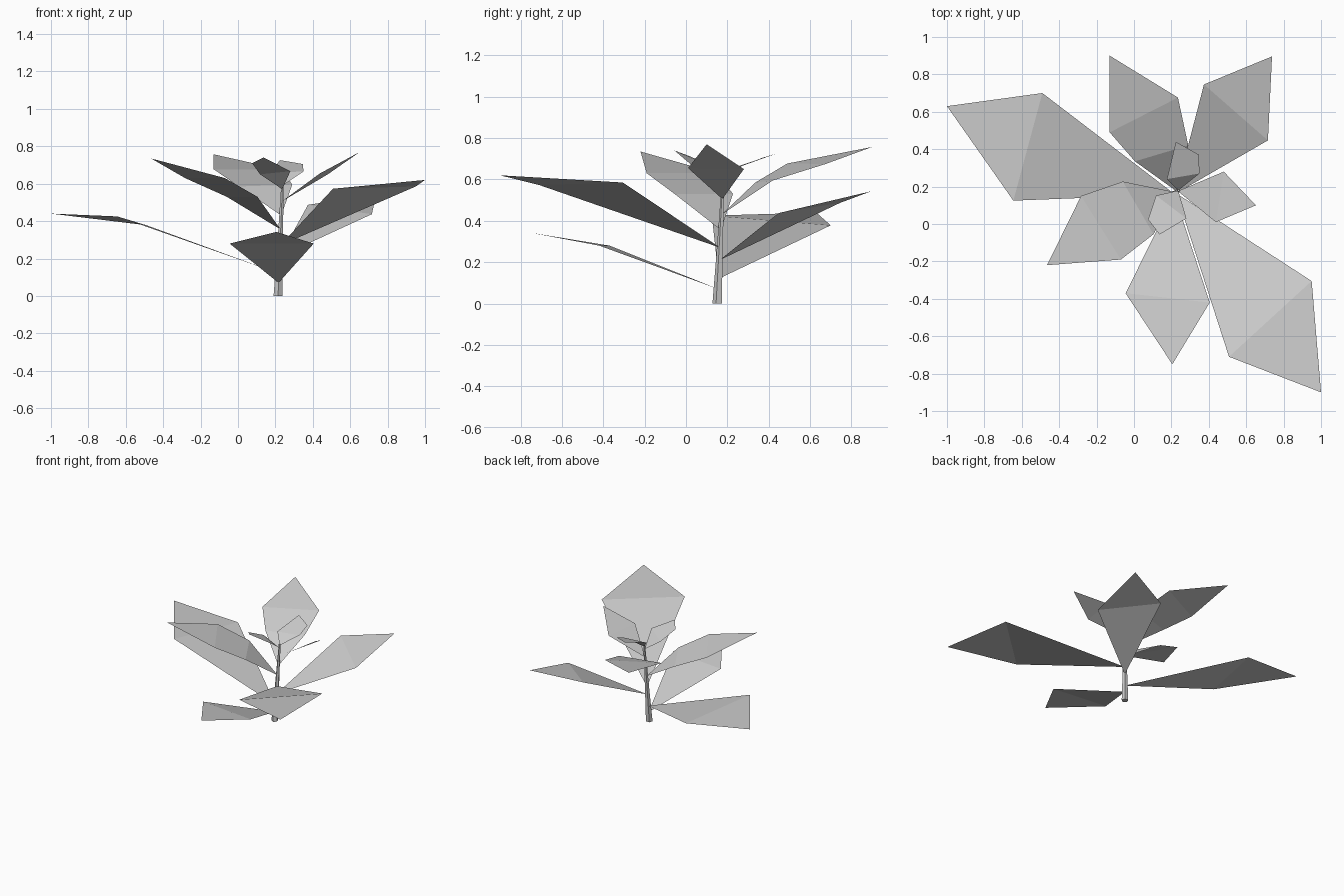
import bpy, bmesh, math
from mathutils import Vector

if "Cube" in bpy.data.objects:
    bpy.data.objects.remove(bpy.data.objects["Cube"])

FOOT, TOP = Vector((0.214, 0.153, 0.0)), Vector((0.238, 0.180, 0.60))


def stem_point(z):
    """Centre of the leaning stem at height z."""
    return FOOT.lerp(TOP, z / TOP.z)


def finish(name, bm):
    mesh = bpy.data.meshes.new(name)
    bm.to_mesh(mesh)
    bm.free()
    obj = bpy.data.objects.new(name, mesh)
    bpy.context.collection.objects.link(obj)


def leaf(name, base_z, *rows):
    """Folded sheet: starts at the stem, each row is a left/right pair or a tip."""
    bm = bmesh.new()
    prev = [bm.verts.new(stem_point(base_z))]
    for row in rows:
        cur = [bm.verts.new(p) for p in row]
        bm.faces.new(prev + cur[::-1])
        prev = cur
    for f in bm.faces:
        f.normal_update()
        if f.normal.z < 0:
            f.normal_flip()
    finish(name, bm)


# Tapered five-sided stem
bm = bmesh.new()
rings = []
for z, r in ((0, 0.025), (0.2, 0.018), (0.4, 0.012), (0.6, 0.007)):
    c = stem_point(z)
    rings.append([bm.verts.new(c + Vector((r * math.cos(a), r * math.sin(a), 0)))
                  for a in (math.tau * i / 5 - math.pi / 2 for i in range(5))])
for lo, hi in zip(rings, rings[1:]):
    for i in range(5):
        j = (i + 1) % 5
        bm.faces.new((lo[i], lo[j], hi[j], hi[i]))
bm.faces.new(rings[0][::-1])
bm.faces.new(rings[-1])
finish("stem", bm)

# Lower leaves: triangle plus tip, one fold
leaf("front_leaf", 0.07,
     [(-0.045, -0.37, 0.28), (0.405, -0.42, 0.28)], [(0.205, -0.75, 0.342)])
leaf("back_left_leaf", 0.12,
     [(-0.49, 0.70, 0.378), (-0.645, 0.125, 0.425)], [(-1.0, 0.63, 0.44)])
leaf("back_right_leaf", 0.21,
     [(0.716, 0.447, 0.437), (0.374, 0.746, 0.487)], [(0.738, 0.896, 0.543)])
leaf("front_right_leaf", 0.27,
     [(0.508, -0.71, 0.573), (0.95, -0.305, 0.585)], [(1.0, -0.90, 0.62)])

# Middle leaves: two folds
leaf("left_leaf", 0.355,
     [(-0.06, 0.227, 0.53), (0.104, -0.055, 0.53)],
     [(-0.283, 0.15, 0.63), (-0.07, -0.19, 0.63)], [(-0.465, -0.22, 0.735)])
leaf("back_leaf", 0.43,
     [(0.29, 0.42, 0.595), (0.005, 0.335, 0.585)],
     [(0.235, 0.676, 0.675), (-0.13, 0.49, 0.677)], [(-0.13, 0.90, 0.757)])

# Small top leaves, two with cut-off tips
leaf("right_top_leaf", 0.505,
     [(0.438, 0.01, 0.655), (0.48, 0.28, 0.65)], [(0.652, 0.10, 0.77)])
leaf("front_top_leaf", 0.57,
     [(0.118, 0.152, 0.65), (0.28, 0.03, 0.667)],
     [(0.075, 0.024, 0.71), (0.137, -0.056, 0.74)])
leaf("back_top_leaf", 0.59,
     [(0.35, 0.27, 0.665), (0.176, 0.24, 0.66)],
     [(0.347, 0.37, 0.705), (0.224, 0.44, 0.726)])
